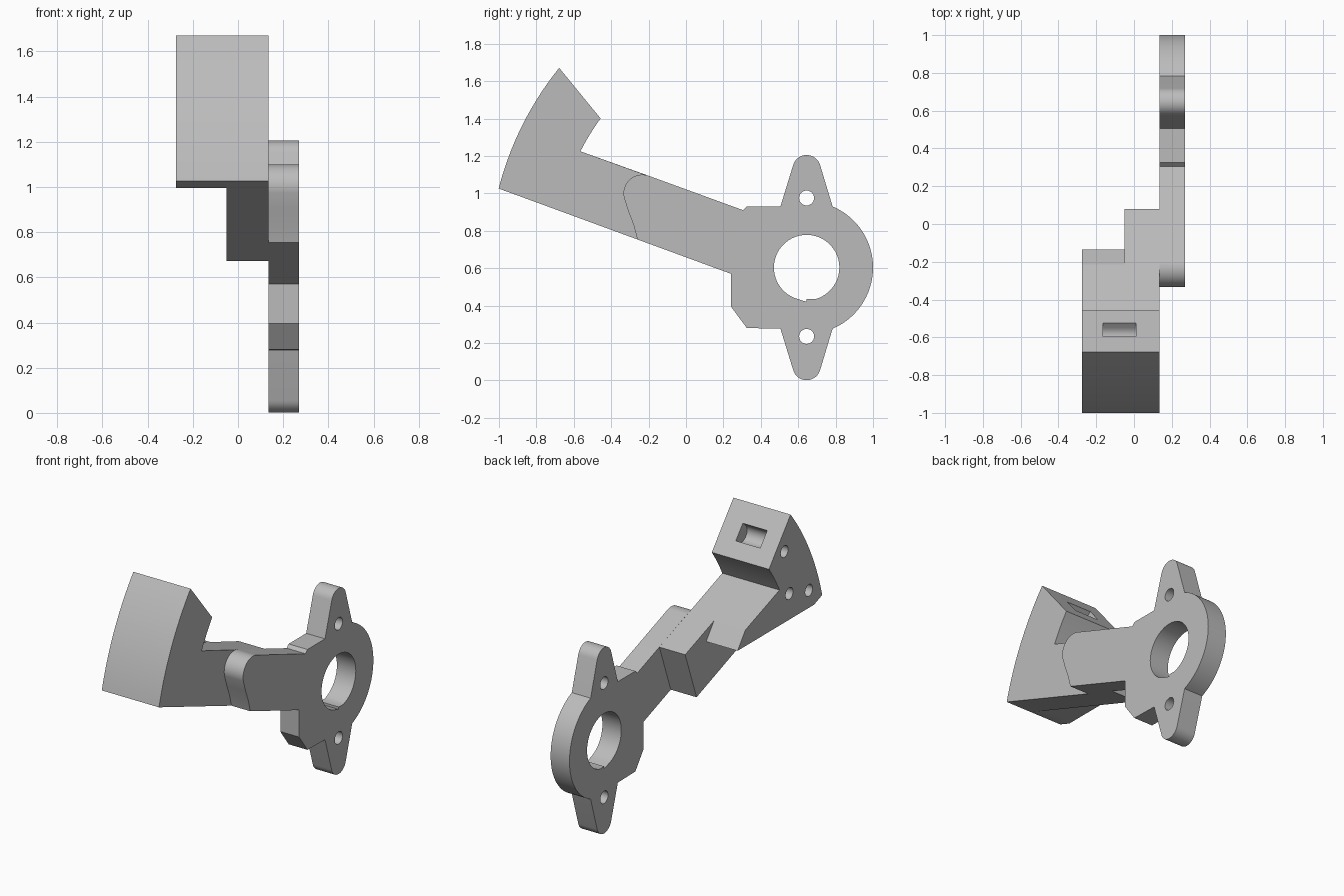
import bpy, bmesh
from math import cos, sin, radians, pi
from mathutils import Vector

cube = bpy.data.objects.get("Cube")
if cube:
    bpy.data.objects.remove(cube, do_unlink=True)

grey = bpy.data.materials.new("light grey")
grey.use_nodes = True
COLOUR = (0.5, 0.5, 0.5, 1)
grey.diffuse_color = COLOUR
grey.node_tree.nodes["Principled BSDF"].inputs["Base Color"].default_value = COLOUR

HUB = (0.645, 0.603)          # hub centre in (y, z)
X_HEAD, X_ARM, X_PLATE, X_OUT = -0.275, -0.05, 0.135, 0.27


def arc(centre, r, a0, a1, n=16):
    """Points (y, z) along an arc, angles in degrees."""
    angles = [radians(a0 + (a1 - a0) * i / n) for i in range(n + 1)]
    return [(centre[0] + r * cos(a), centre[1] + r * sin(a)) for a in angles]


def extrude(name, outline, x0, x1):
    """Prism along x from an outline in the (y, z) plane."""
    bm = bmesh.new()
    face = bm.faces.new([bm.verts.new((x0, y, z)) for y, z in outline])
    geom = bmesh.ops.extrude_face_region(bm, geom=[face])["geom"]
    verts = [v for v in geom if isinstance(v, bmesh.types.BMVert)]
    bmesh.ops.translate(bm, verts=verts, vec=(x1 - x0, 0, 0))
    bmesh.ops.recalc_face_normals(bm, faces=bm.faces)
    mesh = bpy.data.meshes.new(name)
    bm.to_mesh(mesh)
    bm.free()
    mesh.materials.append(grey)
    obj = bpy.data.objects.new(name, mesh)
    bpy.context.collection.objects.link(obj)
    return obj


def combine(obj, other, operation):
    """Apply a boolean and discard the second solid."""
    mod = obj.modifiers.new("boolean", 'BOOLEAN')
    mod.operation, mod.solver, mod.object = operation, 'EXACT', other
    depsgraph = bpy.context.evaluated_depsgraph_get()
    mesh = bpy.data.meshes.new_from_object(obj.evaluated_get(depsgraph))
    obj.modifiers.clear()
    obj.data = mesh
    bpy.data.objects.remove(other, do_unlink=True)


def arm_top(y):
    return (y, 1.021 - 0.364 * y)


def arm_bottom(y):
    return (y, 0.658 - 0.367 * y)


def mirror(points):
    """Mirror across the hub's horizontal axis, reversing the order."""
    return [(y, 2 * HUB[1] - z) for y, z in reversed(points)]


# Hub plate: ring, two ears, and a stub of the arm with a rounded end
ear = arc((HUB[0], 1.13), 0.075, 15, 165) + [(0.505, 0.93)]
ring = arc(HUB, 0.355, -67, 67, 40)
stub = [(0.325, 0.93), arm_top(0.305)]
stub += arc((-0.234, 1.0), 0.1, 70, 195)
stub += [(-0.307, 0.9), (-0.28, 0.83), arm_bottom(-0.26), arm_bottom(0.24),
         (0.24, 0.395), (0.325, 0.28)]
bracket = extrude("lever_bracket", ring + ear + stub + mirror(ear), X_PLATE, X_OUT)

# Head outline shared by the arm and the wide block
sector = arc(HUB, 1.36, 152.8, 144.1, 6) + arc(HUB, 1.70, 141.1, 165.6, 20)

# Inclined arm running out to the head
arm = extrude("arm", [arm_bottom(-0.037), arm_top(0.08)] + sector, X_ARM, X_PLATE)

# Wide part of the head with a level underside
head = extrude("head", [(-0.135, 0.995), arm_top(-0.215)] + sector
               + [arm_bottom(-0.918)], X_HEAD, X_ARM)
combine(arm, head, 'UNION')
combine(bracket, arm, 'UNION')

# Hub bore with a small key step
bore = arc(HUB, 0.175, -75, 255, 48) + [(0.645, 0.42), (0.645, 0.435)]
combine(bracket, extrude("bore_cutter", bore, 0.1, 0.3), 'DIFFERENCE')

# Ear holes
for z in (0.975, 0.235):
    hole = arc((HUB[0], z), 0.04, 0, 345, 23)
    combine(bracket, extrude("ear_cutter", hole, 0.1, 0.3), 'DIFFERENCE')

# Blind screw holes in the side of the head
for centre in ((-0.615, 1.455), (-0.665, 1.164), (-0.865, 1.108)):
    hole = arc(centre, 0.038, 0, 345, 23)
    combine(bracket, extrude("screw_cutter", hole, -0.3, -0.175), 'DIFFERENCE')

# Round-bottomed pocket in the sloping end of the head
normal, along = Vector((0.782, 0.623)), Vector((0.623, -0.782))
mouth = Vector((-0.56, 1.526))
profile = [(0.056, 0.04)] + arc((0, -0.03), 0.056, 0, -180, 16) + [(-0.056, 0.04)]
pocket = [tuple(mouth + along * u + normal * v) for u, v in profile]
combine(bracket, extrude("pocket_cutter", pocket, -0.165, 0.01), 'DIFFERENCE')

# Smooth the rounded walls and keep the edges crisp
bpy.ops.object.select_all(action='DESELECT')
bracket.select_set(True)
bpy.context.view_layer.objects.active = bracket
bpy.ops.object.shade_smooth_by_angle(angle=pi / 7)
